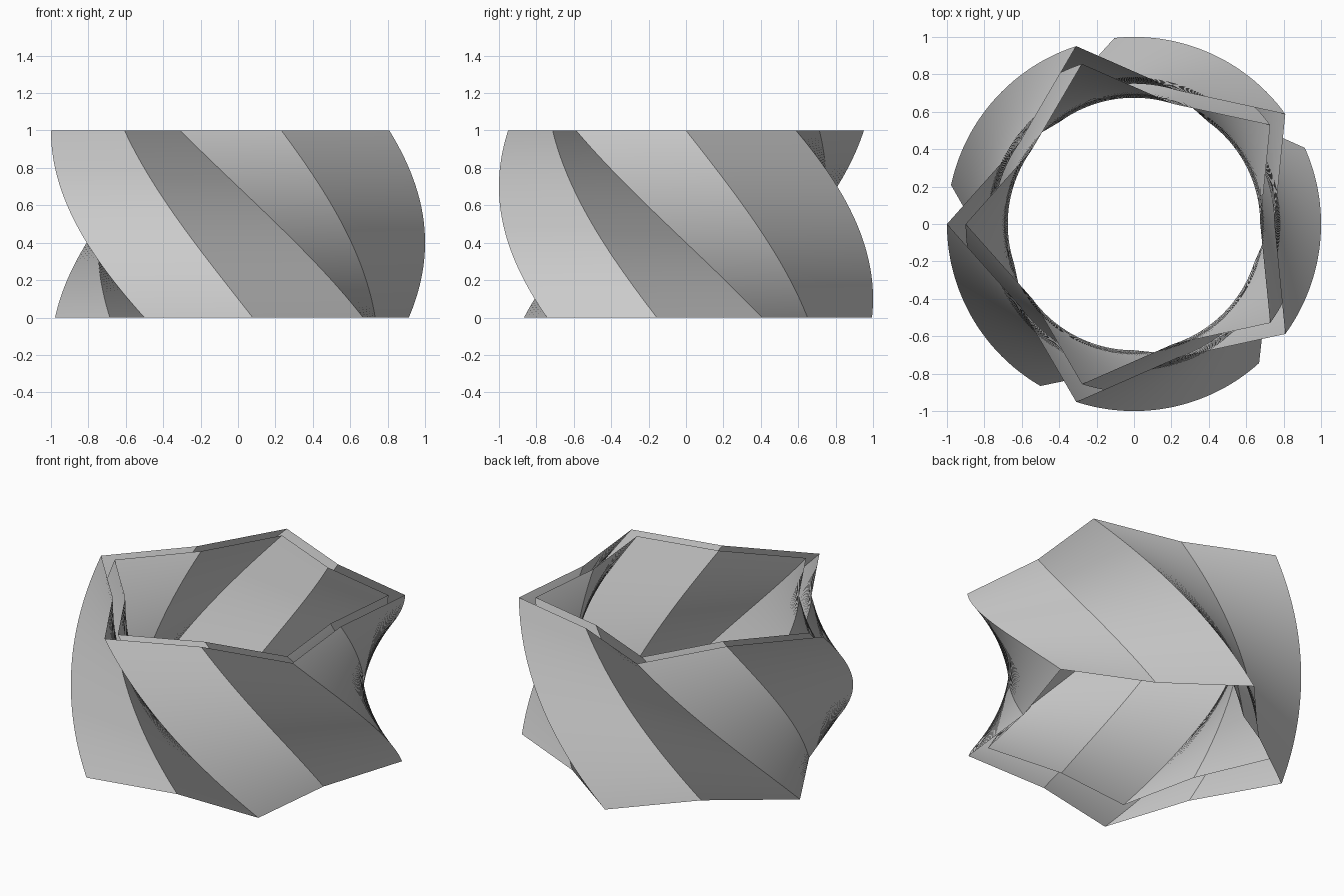
import bpy, bmesh, math

cube = bpy.data.objects.get("Cube")
if cube:
    bpy.data.objects.remove(cube, do_unlink=True)

POINTS = 5
VALLEY = 0.75                 # valley radius relative to tip radius
TWIST = math.radians(60)      # turn over the full height
LAYERS = 80

grey = bpy.data.materials.new("plain grey")
grey.use_nodes = True
colour = (0.6, 0.6, 0.6, 1)
grey.diffuse_color = colour
grey.node_tree.nodes["Principled BSDF"].inputs["Base Color"].default_value = colour


def star_ring(bm, radius, z):
    """One star outline, turned according to its height."""
    ring = []
    for i in range(2 * POINTS):
        a = math.pi + i * math.pi / POINTS + TWIST * (1 - z)
        r = radius * (VALLEY if i % 2 else 1)
        ring.append(bm.verts.new((r * math.cos(a), r * math.sin(a), z)))
    return ring


def twisted_wall(name, radius, z_low, inward=False):
    """Open star-shaped tube that twists as it rises to z = 1."""
    bm = bmesh.new()
    rings = [star_ring(bm, radius, z_low + (1 - z_low) * k / LAYERS)
             for k in range(LAYERS + 1)]
    n = 2 * POINTS
    for low, high in zip(rings, rings[1:]):
        for i in range(n):
            j = (i + 1) % n
            bm.faces.new((low[i], low[j], high[j], high[i]))
    if inward:
        bmesh.ops.reverse_faces(bm, faces=bm.faces[:])
    mesh = bpy.data.meshes.new(name)
    bm.to_mesh(mesh)
    bm.free()
    mesh.materials.append(grey)
    obj = bpy.data.objects.new(name, mesh)
    bpy.context.collection.objects.link(obj)
    bpy.ops.object.select_all(action="DESELECT")
    obj.select_set(True)
    bpy.context.view_layer.objects.active = obj
    bpy.ops.object.shade_smooth_by_angle(angle=math.radians(30))


# Outer shell, and the lining that stops short of the base
twisted_wall("outer_wall", 1.0, 0.0)
twisted_wall("inner_wall", 0.9, 0.1, inward=True)
